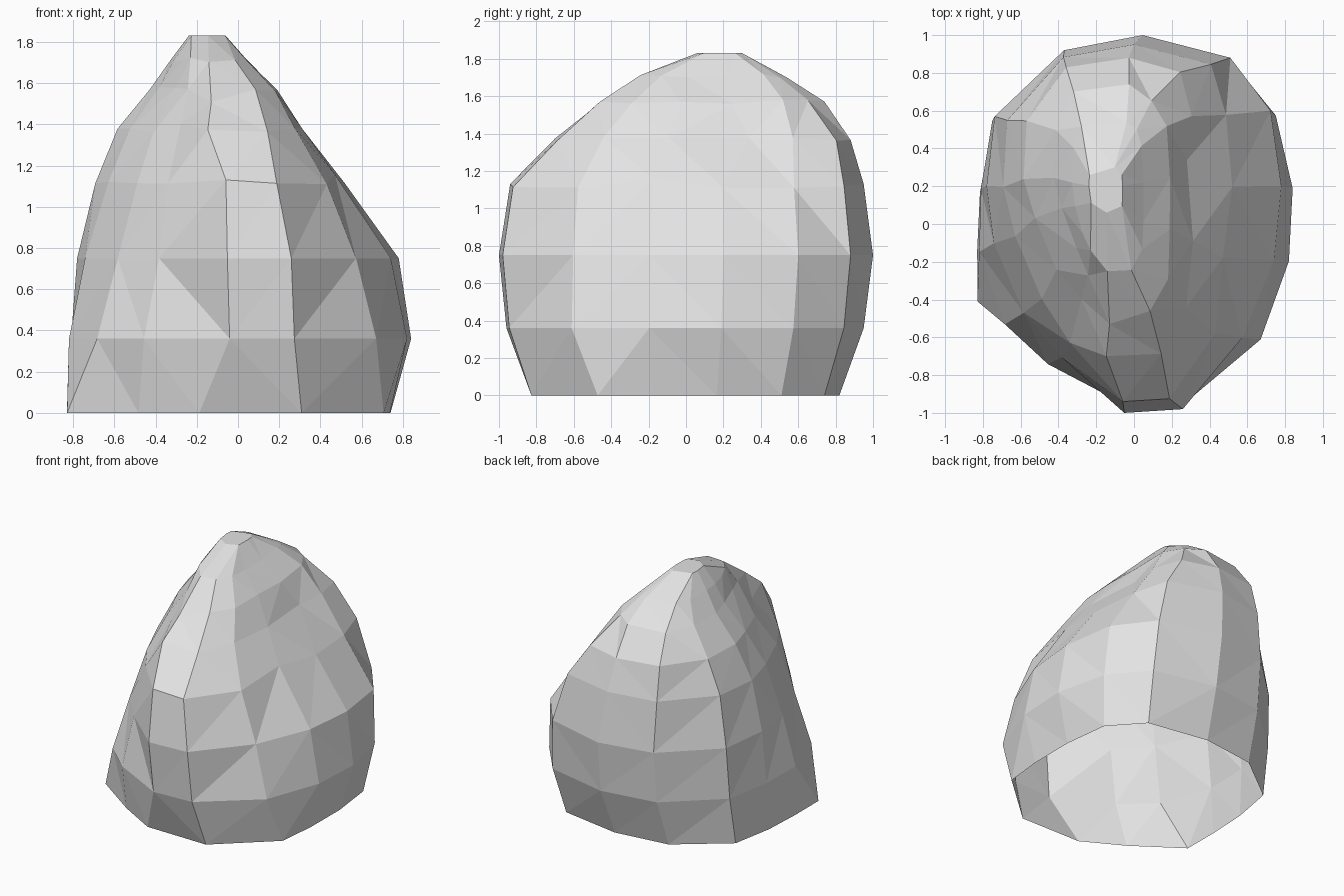
import bpy
import bmesh
import random

random.seed(4)

default_cube = bpy.data.objects.get("Cube")
if default_cube:
    bpy.data.objects.remove(default_cube, do_unlink=True)

# Plan outline of the boulder, counter-clockwise from the front
OUTLINE = [(.27, -.98), (.67, -.63), (.82, -.2), (.84, .2), (.75, .6),
           (.53, .88), (.05, 1), (-.38, .92), (-.76, .57), (-.82, .2),
           (-.84, -.15), (-.7, -.55), (-.47, -.77), (-.05, -1)]
HALF_WIDTH, HALF_DEPTH = .84, 1

# Horizontal layers: height, left and right limits, front and back limits,
# and how far the front left and front right corners are worn back
LAYERS = [(0, -.83, .74, -.84, .82, 0, 0),
          (.36, -.82, .84, -.96, .95, 0, 0),
          (.75, -.79, .78, -1, 1, .08, .09),
          (1.12, -.7, .52, -.94, .95, .12, .07),
          (1.37, -.59, .33, -.7, .88, .11, .04),
          (1.57, -.43, .19, -.47, .74, .08, 0),
          (1.71, -.33, .05, -.25, .54, .03, 0),
          (1.83, -.24, -.06, .06, .3, 0, 0)]

# Share of the corner wear taken by each outline column
WORN_LEFT = {10: .6, 11: 1, 12: .8}
WORN_RIGHT = {1: 1, 2: .4}

# Chipped spots: (layer, column) -> offset
CHIPS = {(0, 0): (.07, 0, 0),
         (0, 1): (.05, .08, 0),
         (0, 11): (-.13, .06, 0),    # flared foot
         (0, 13): (-.1, .02, 0),
         (3, 2): (-.02, 0, .04),     # side ledge
         (4, 3): (-.05, .1, 0),
         (3, 13): (.06, 0, .02),     # front ridge
         (4, 12): (.03, .04, .03),   # notch beside the front ridge
         (5, 5): (-.04, -.03, 0),    # worn back corner
         (5, 13): (0, -.06, -.06)}


def fit(value, half, low, high, cut):
    """Blend an outline scaled into the limits with one sliced off at them."""
    scaled = low + (value + half) / (2 * half) * (high - low)
    sliced = min(max(value, low), high)
    return scaled + (sliced - scaled) * cut


def layer_points(index):
    z, left, right, front, back, wear_left, wear_right = LAYERS[index]
    for column, (px, py) in enumerate(OUTLINE):
        # The right side is flat, the front left corner rounded
        if px < 0 and py < 0:
            cut = .1
        elif px > .6 and py < .5:
            cut = .85
        else:
            cut = .5
        x = fit(px, HALF_WIDTH, left, right, cut)
        y = fit(py, HALF_DEPTH, front, back, min(cut, .5) * .4)
        from_left = wear_left * WORN_LEFT.get(column, 0)
        from_right = wear_right * WORN_RIGHT.get(column, 0)
        wobble = random.uniform(-.012, .012) if 2 < index < 7 else 0
        dx, dy, dz = CHIPS.get((index, column), (0, 0, 0))
        yield (x + from_left - from_right + dx,
               y + from_left + from_right * .3 + dy,
               z + dz + wobble)


def make_material(name, colour):
    material = bpy.data.materials.new(name)
    material.use_nodes = True
    material.diffuse_color = colour
    for node in material.node_tree.nodes:
        if node.type == 'BSDF_PRINCIPLED':
            node.inputs["Base Color"].default_value = colour
    return material


# Stack the layers and skin them, leaving the underside open as a shell
bm = bmesh.new()
rings = [[bm.verts.new(p) for p in layer_points(i)] for i in range(len(LAYERS))]
count = len(OUTLINE)
for lower, upper in zip(rings, rings[1:]):
    for i in range(count):
        j = (i + 1) % count
        bm.faces.new((lower[i], lower[j], upper[j], upper[i]))
bm.faces.new(rings[-1])

# Merge the crowded points near the summit, then split into flat facets
bmesh.ops.remove_doubles(bm, verts=rings[-1] + rings[-2], dist=.05)
bmesh.ops.triangulate(bm, faces=bm.faces[:], quad_method='SHORT_EDGE')

mesh = bpy.data.meshes.new("boulder")
bm.to_mesh(mesh)
bm.free()
mesh.materials.append(make_material("pale stone grey", (.77, .77, .77, 1)))
boulder = bpy.data.objects.new("boulder", mesh)
bpy.context.scene.collection.objects.link(boulder)
